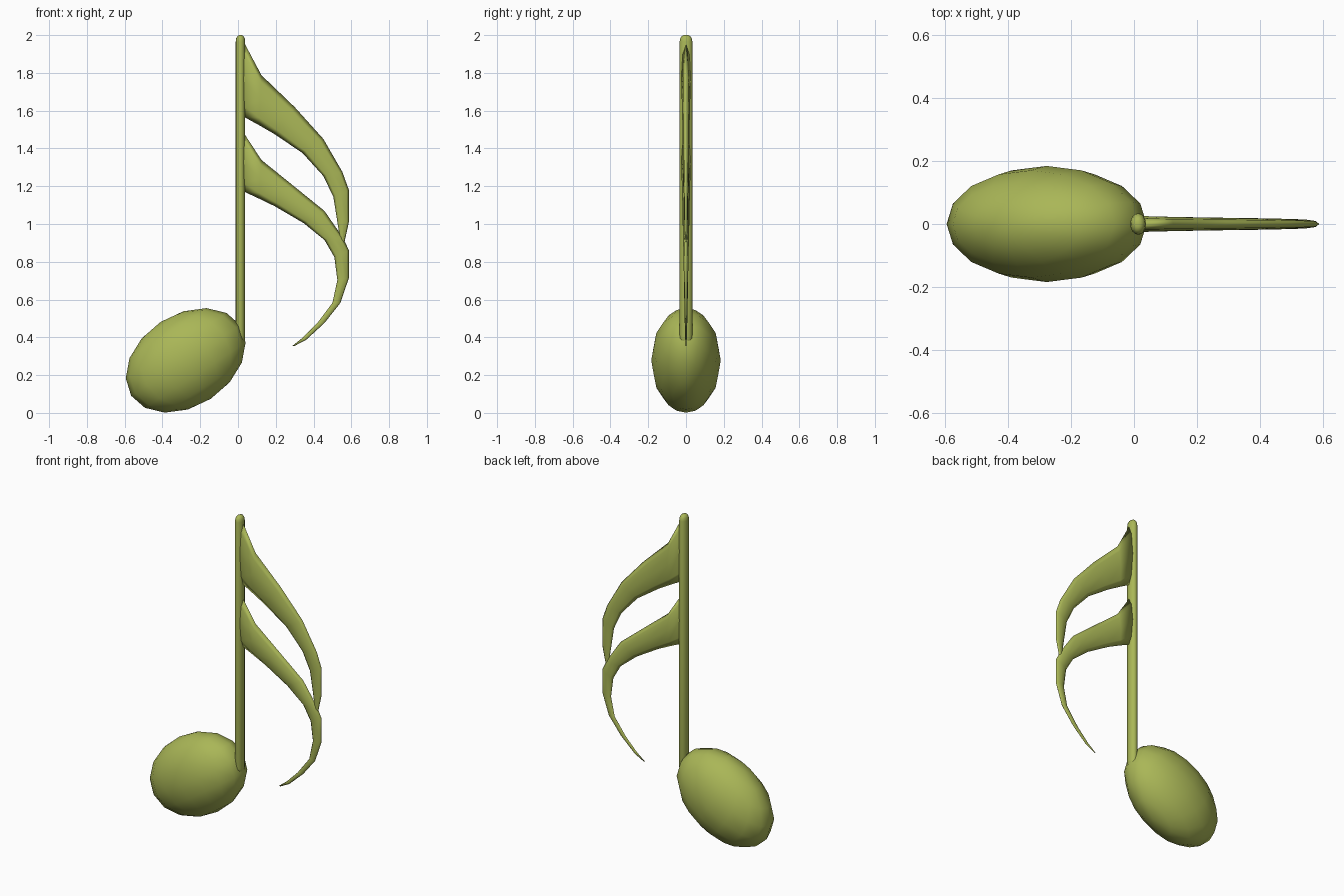
import bpy, bmesh, math
from mathutils import Matrix, Vector

cube = bpy.data.objects.get("Cube")
if cube:
    bpy.data.objects.remove(cube, do_unlink=True)

olive = bpy.data.materials.new("olive_green")
olive.use_nodes = True
colour = (0.40, 0.47, 0.095, 1)
olive.diffuse_color = colour
bsdf = olive.node_tree.nodes["Principled BSDF"]
bsdf.inputs["Base Color"].default_value = colour
bsdf.inputs["Roughness"].default_value = 0.6


def add_part(name, bm):
    """Turn a bmesh into a smooth, olive object."""
    bmesh.ops.recalc_face_normals(bm, faces=bm.faces)
    for f in bm.faces:
        f.smooth = True
    mesh = bpy.data.meshes.new(name)
    bm.to_mesh(mesh)
    bm.free()
    mesh.materials.append(olive)
    ob = bpy.data.objects.new(name, mesh)
    bpy.context.collection.objects.link(ob)
    return ob


def loft(bm, rings):
    """Bridge a list of equal vertex rings and cap both ends."""
    rings = [[bm.verts.new(p) for p in r] for r in rings]
    n = len(rings[0])
    for a, b in zip(rings, rings[1:]):
        for i in range(n):
            j = (i + 1) % n
            bm.faces.new((a[i], a[j], b[j], b[i]))
    bm.faces.new(rings[0])
    bm.faces.new(rings[-1])


# Note head: tilted flattened ball
bm = bmesh.new()
bmesh.ops.create_uvsphere(bm, u_segments=16, v_segments=8, radius=1)
bm.transform(Matrix.Translation((-0.277, 0, 0.278))
             @ Matrix.Rotation(math.radians(-33), 4, 'Y')
             @ Matrix.Diagonal((0.344, 0.184, 0.243, 1)))
add_part("note_head", bm)

# Stem: slightly oval rod with rounded ends
bm = bmesh.new()
profile = [(0.4, 0.36), (0.8, 0.37), (1, 0.40), (1, 1.965), (0.9, 1.983), (0.65, 1.995), (0.3, 2.0)]
loft(bm, [[(0.013 + 0.025 * r * math.cos(a), 0.034 * r * math.sin(a), z)
           for a in (math.tau * k / 16 for k in range(16))] for r, z in profile])
add_part("stem", bm)


# Flags: lens-shaped cross-sections between an outer and an inner edge
def flag(name, outer, inner, t_start, t_end):
    rings = []
    for i, (o, n) in enumerate(zip(outer, inner)):
        u = i / (len(outer) - 1)
        t = t_start + (t_end - t_start) * u
        po, pi = Vector((o[0], 0, o[1])), Vector((n[0], 0, n[1]))
        mid, half = (po + pi) / 2, (po - pi) / 2
        rings.append([mid + half * math.cos(a) + Vector((0, t * math.sin(a), 0))
                      for a in (math.tau * k / 8 for k in range(8))])
    bm = bmesh.new()
    loft(bm, rings)
    return add_part(name, bm)


flag("upper_flag",
     [(0.03, 1.965), (0.124, 1.788), (0.30, 1.619), (0.452, 1.45), (0.553, 1.275),
      (0.587, 1.18), (0.587, 1.01), (0.563, 0.90), (0.55, 0.85)],
     [(0.03, 1.568), (0.11, 1.524), (0.193, 1.476), (0.341, 1.376), (0.452, 1.254),
      (0.505, 1.143), (0.523, 1.03), (0.538, 0.935), (0.545, 0.85)],
     0.025, 0.004)
flag("lower_flag",
     [(0.03, 1.483), (0.124, 1.339), (0.29, 1.205), (0.458, 1.069), (0.553, 0.931), (0.587, 0.862),
      (0.587, 0.714), (0.542, 0.582), (0.458, 0.476), (0.36, 0.386), (0.30, 0.355)],
     [(0.03, 1.172), (0.11, 1.135), (0.193, 1.095), (0.347, 1.005), (0.458, 0.915), (0.51, 0.825),
      (0.526, 0.704), (0.50, 0.582), (0.42, 0.476), (0.345, 0.40), (0.288, 0.355)],
     0.025, 0.002)
